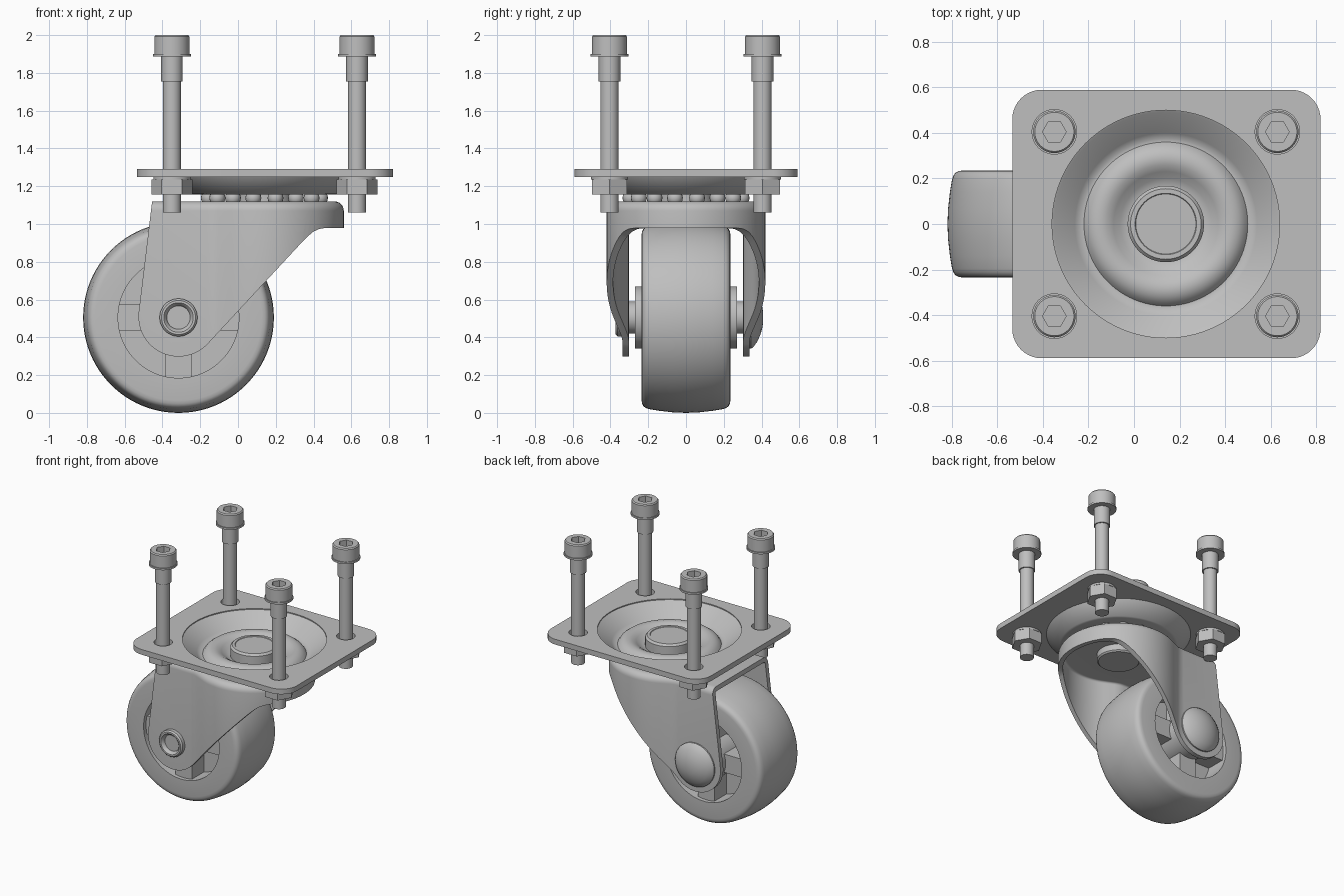
import bpy, bmesh, math
from mathutils import Matrix, Vector

if "Cube" in bpy.data.objects:
    bpy.data.objects.remove(bpy.data.objects["Cube"], do_unlink=True)

steel = bpy.data.materials.new("grey_steel")
steel.use_nodes = True
grey = (0.52, 0.52, 0.52, 1)
steel.diffuse_color = grey
steel.node_tree.nodes["Principled BSDF"].inputs["Base Color"].default_value = grey

PIVOT = Vector((0.14, 0, 0))
AXLE = Vector((-0.315, 0, 0.505))
ALONG_Y = Matrix.Rotation(-math.pi / 2, 4, "X")


def finish(name, bm, at=(0, 0, 0), turn=None):
    """Turn a bmesh into a named object with the steel material."""
    bmesh.ops.recalc_face_normals(bm, faces=bm.faces)
    if turn:
        bm.transform(turn)
    mesh = bpy.data.meshes.new(name)
    bm.to_mesh(mesh)
    bm.free()
    mesh.materials.append(steel)
    ob = bpy.data.objects.new(name, mesh)
    ob.location = at
    bpy.context.collection.objects.link(ob)
    return ob


def smooth(ob, angle=35):
    bpy.ops.object.select_all(action="DESELECT")
    ob.select_set(True)
    bpy.context.view_layer.objects.active = ob
    bpy.ops.object.shade_smooth_by_angle(angle=math.radians(angle))
    return ob


def lathe(name, profile, at=(0, 0, 0), turn=None, sides=64):
    """Spin (radius, height) points round the axis."""
    bm = bmesh.new()
    verts = [bm.verts.new((r, 0, h)) for r, h in profile]
    edges = [bm.edges.new(pair) for pair in zip(verts, verts[1:])]
    bmesh.ops.spin(bm, geom=verts + edges, cent=(0, 0, 0), axis=(0, 0, 1),
                   angle=math.tau, steps=sides, use_duplicate=False)
    bmesh.ops.remove_doubles(bm, verts=bm.verts, dist=0.0005)
    return smooth(finish(name, bm, at, turn))


def rod(name, r, low, high, at=(0, 0, 0), turn=None, sides=48):
    return lathe(name, [(0, low), (r, low), (r, high), (0, high)], at, turn, sides)


def prism(name, points, depth):
    """Extrude a closed loop of 3D points along a vector."""
    bm = bmesh.new()
    face = bm.faces.new([bm.verts.new(p) for p in points])
    new = bmesh.ops.extrude_face_region(bm, geom=[face])["geom"]
    bmesh.ops.translate(bm, vec=depth, verts=[v for v in new if isinstance(v, bmesh.types.BMVert)])
    return finish(name, bm)


def apply(ob, kind, **settings):
    mod = ob.modifiers.new(kind.lower(), kind)
    for key, value in settings.items():
        setattr(mod, key, value)
    bpy.context.view_layer.objects.active = ob
    bpy.ops.object.modifier_apply(modifier=mod.name)


def cut(ob, cutter, operation="DIFFERENCE"):
    apply(ob, "BOOLEAN", operation=operation, object=cutter, solver="EXACT")
    bpy.data.objects.remove(cutter, do_unlink=True)


def arc(cx, cy, r, start, end, steps):
    angles = [math.radians(start + (end - start) * i / steps) for i in range(steps + 1)]
    return [(cx + r * math.cos(a), cy + r * math.sin(a)) for a in angles]


# Mounting plate with rounded corners, a dish opening and bolt holes
BOLTS = [(x, y) for x in (-0.35, 0.63) for y in (-0.405, 0.405)]
corner = 0.13
outline = []
for x, y, start in ((0.82 - corner, 0.59 - corner, 0), (-0.535 + corner, 0.59 - corner, 90),
                    (-0.535 + corner, corner - 0.59, 180), (0.82 - corner, corner - 0.59, 270)):
    outline += arc(x, y, corner, start, start + 90, 10)
plate = prism("mounting_plate", [(x, y, 1.25) for x, y in outline], (0, 0, 0.04))
cut(plate, rod("opening_cutter", 0.5, 1.2, 1.35, PIVOT, sides=96))
for x, y in BOLTS:
    cut(plate, rod("hole_cutter", 0.065, 1.2, 1.35, (x, y, 0), sides=32))
smooth(plate)

# Pressed dish with a raised inner ring
lathe("bearing_dish", [
    (0.515, 1.29), (0.49, 1.278), (0.4, 1.195), (0.375, 1.178), (0.36, 1.178), (0.345, 1.2),
    (0.32, 1.218), (0.29, 1.225), (0.26, 1.22), (0.23, 1.203), (0.2, 1.178), (0.165, 1.165),
    (0.1, 1.165), (0.1, 1.155), (0.395, 1.155), (0.41, 1.16), (0.5, 1.25), (0.515, 1.29)],
    PIVOT, sides=96)

# King pin through the swivel
lathe("king_pin", [(0, 1.03), (0.14, 1.03), (0.15, 1.04), (0.15, 1.16), (0.168, 1.165),
                   (0.168, 1.235), (0.155, 1.25), (0.135, 1.25), (0.132, 1.246), (0, 1.246)], PIVOT)

# Swivel bearing balls
for i in range(16):
    bm = bmesh.new()
    bmesh.ops.create_uvsphere(bm, u_segments=16, v_segments=10, radius=0.042)
    turn = math.tau * (i + 0.5) / 16
    spot = PIVOT + Vector((0.3 * math.cos(turn), 0.3 * math.sin(turn), 1.138))
    smooth(finish("bearing_ball", bm, spot), 60)


# Fork: bent sheet with a round nose and two legs, trimmed to the side profile
def fork_plan(inset):
    r, flat = 0.42 - inset, 0.335 - inset
    nose = arc(PIVOT.x, 0, r, 115, -115, 56)
    x, y = nose[0]
    join = x - (y - flat) / math.tan(math.radians(25))
    side = [(-0.6, flat), (join - 0.03, flat), (join, flat + 0.003), (join + 0.03, flat + 0.014)]
    return side + nose + [(px, -py) for px, py in reversed(side)]


bend = 0.05
levels = [(0, 0.2)] + [(bend - d, 1.07 + h) for d, h in arc(0, 0, bend, 0, 90, 6)]
bm = bmesh.new()
loops = [[bm.verts.new((x, y, z)) for x, y in fork_plan(inset)] for inset, z in levels]
for low, high in zip(loops, loops[1:]):
    for i in range(len(low) - 1):
        bm.faces.new((low[i], low[i + 1], high[i + 1], high[i]))
bm.faces.new(loops[-1])
fork = finish("fork", bm)
top_face = max(fork.data.polygons, key=lambda p: p.area if p.center.z > 1.1 else 0)
apply(fork, "SOLIDIFY", thickness=0.034, offset=-1 if top_face.normal.z > 0 else 1)
side = [(-0.445, 1.2)] + arc(AXLE.x, 0.51, 0.212, 174, 316, 24)
side += [(0.34, 0.905), (0.37, 0.935), (0.4, 0.96), (0.43, 0.974), (0.47, 0.98), (0.7, 0.98), (0.7, 1.2)]
cut(fork, prism("trim_cutter", [(x, -0.6, z) for x, z in side], (0, 1.2, 0)), "INTERSECT")
smooth(fork, 30)

# Wheel: crowned tyre, web, spokes and hub
crown = [(0.32, 0.235), (0.44, 0.235), (0.457, 0.232), (0.47, 0.225), (0.479, 0.212),
         (0.485, 0.195), (0.494, 0.14), (0.502, 0.07), (0.505, 0)]
tyre = crown + [(r, -h) for r, h in reversed(crown[:-1])] + crown[:1]
lathe("tyre", tyre, AXLE, ALONG_Y, 96)
rod("wheel_web", 0.325, -0.06, 0.06, AXLE, ALONG_Y)
for name, size in (("spokes_across", (0.645, 0.41, 0.14)), ("spokes_upright", (0.14, 0.41, 0.645))):
    bm = bmesh.new()
    bmesh.ops.create_cube(bm, size=1)
    bmesh.ops.scale(bm, vec=size, verts=bm.verts)
    finish(name, bm, AXLE)
rod("hub", 0.165, -0.27, 0.27, AXLE, ALONG_Y)

# Axle with a domed head at the back and a ring nut at the front
rod("axle", 0.085, -0.32, 0.32, AXLE, ALONG_Y)
lathe("axle_dome", [(0, 0.33), (0.165, 0.33), (0.165, 0.345), (0.155, 0.358), (0.125, 0.379),
                    (0.085, 0.396), (0.045, 0.406), (0, 0.409)], AXLE, ALONG_Y)
lathe("axle_ring", [(0, -0.345), (0.062, -0.345), (0.066, -0.36), (0.078, -0.372), (0.09, -0.372),
                    (0.1, -0.362), (0.1, -0.33), (0, -0.33)], AXLE, ALONG_Y)

# Socket bolts with sleeve, washers and nuts, one set shared by four corners
bolt = lathe("bolt", [(0, 1.06), (0.048, 1.06), (0.048, 1.755), (0.057, 1.755), (0.057, 1.9),
                      (0.093, 1.9), (0.093, 1.992), (0.086, 2), (0, 2)], sides=40)
cut(bolt, rod("socket_cutter", 0.052, 1.94, 2.1, sides=6))
smooth(bolt)
nut = rod("nut", 0.108, 1.155, 1.235, sides=6)
hardware = [bolt, nut, rod("nut_washer", 0.098, 1.235, 1.25),
            rod("head_washer", 0.1, 1.886, 1.9)]
for part in hardware:
    for x, y in BOLTS[1:]:
        twin = part.copy()
        twin.location = (x, y, 0)
        bpy.context.collection.objects.link(twin)
    part.location = (*BOLTS[0], 0)
